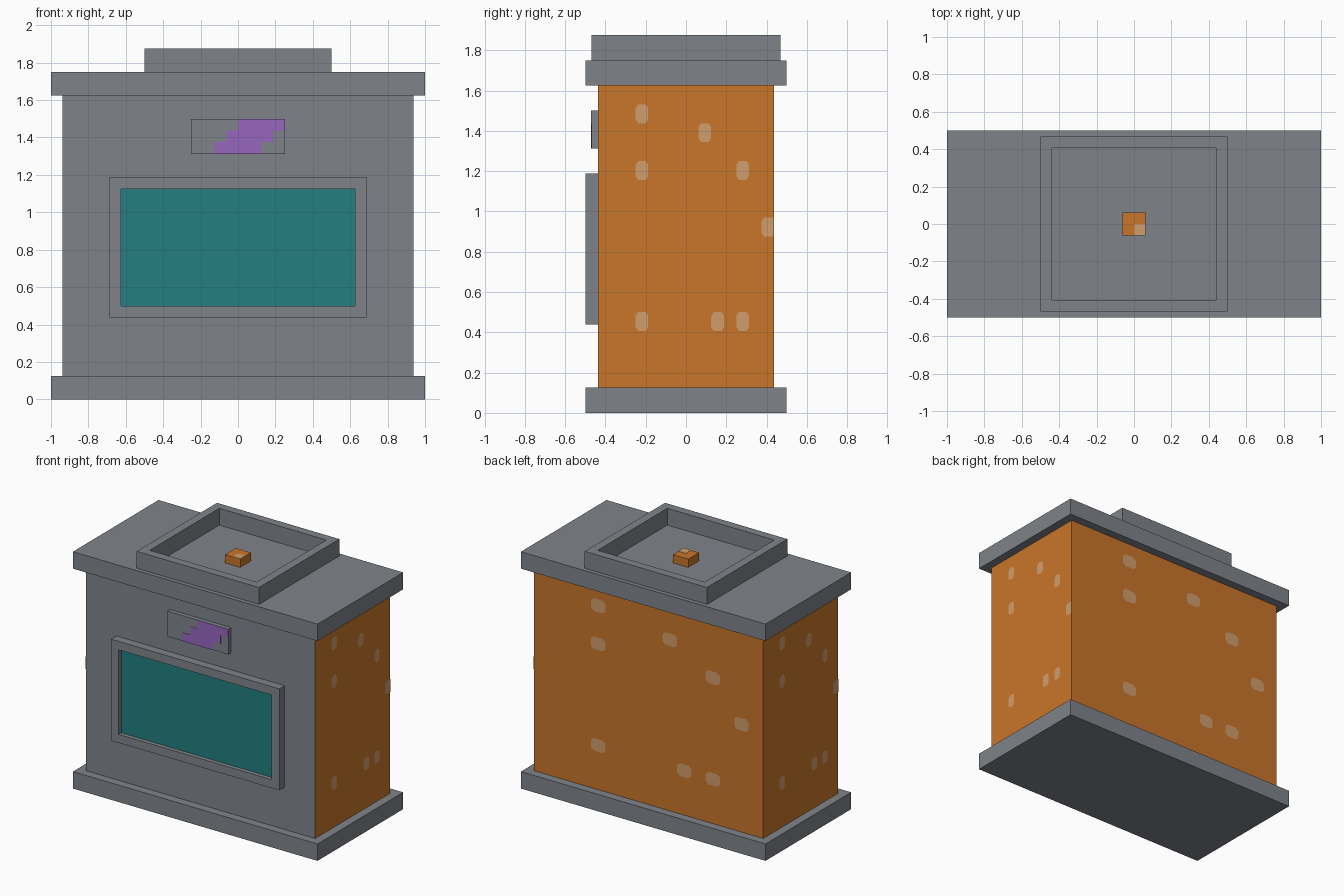
import bpy
import bmesh
from mathutils import Vector

cube = bpy.data.objects.get("Cube")
if cube:
    bpy.data.objects.remove(cube, do_unlink=True)

PX = 0.0625  # basic module


def material(name, rgb):
    lin = [((c / 255 + 0.055) / 1.055) ** 2.4 for c in rgb]
    m = bpy.data.materials.new(name)
    m.use_nodes = True
    m.diffuse_color = (*lin, 1)
    bsdf = next(n for n in m.node_tree.nodes if n.type == 'BSDF_PRINCIPLED')
    bsdf.inputs["Base Color"].default_value = (*lin, 1)
    return m


grey = material("grey metal", (127, 132, 138))
orange = material("orange panel", (202, 118, 42))
tan = material("pale orange speckle", (209, 157, 109))
teal = material("teal screen", (35, 127, 129))
purple = material("purple stripe", (151, 102, 190))


def finish(name, bm, *mats):
    mesh = bpy.data.meshes.new(name)
    bm.to_mesh(mesh)
    bm.free()
    for m in mats:
        mesh.materials.append(m)
    obj = bpy.data.objects.new(name, mesh)
    bpy.context.collection.objects.link(obj)
    return obj


def box_bm(lo, hi):
    lo, hi = Vector(lo), Vector(hi)
    bm = bmesh.new()
    bmesh.ops.create_cube(bm, size=1)
    bmesh.ops.scale(bm, vec=hi - lo, verts=bm.verts)
    bmesh.ops.translate(bm, vec=(lo + hi) / 2, verts=bm.verts)
    bm.normal_update()
    return bm


def box(name, lo, hi, mat):
    return finish(name, box_bm(lo, hi), mat)


def recessed_box(name, lo, hi, normal, rim, depth, mat, floor_mat):
    """Box with a rimmed recess sunk into the face pointing along normal."""
    normal = Vector(normal)
    bm = box_bm(lo, hi)
    face = max(bm.faces, key=lambda f: f.normal.dot(normal))
    bmesh.ops.inset_region(bm, faces=[face], thickness=rim, use_even_offset=True)
    # a second, zero-width ring becomes the recess wall
    bmesh.ops.inset_region(bm, faces=[face], thickness=0.0, use_even_offset=True)
    bmesh.ops.translate(bm, vec=-normal * depth, verts=face.verts)
    face.material_index = 1
    return finish(name, bm, mat, floor_mat)


# Base and top slabs
box("base_slab", (-1, -0.5, 0), (1, 0.5, 0.125), grey)
box("top_slab", (-1, -0.5, 1.625), (1, 0.5, 1.75), grey)

# Body: grey front, orange on the other sides
bm = box_bm((-0.9375, -0.4375, 0.125), (0.9375, 0.4375, 1.625))
for f in bm.faces:
    f.material_index = 0 if f.normal.y < -0.5 else 1
finish("body", bm, grey, orange)

# Screen with raised frame, and open tray on the top
recessed_box("screen_frame", (-0.6875, -0.5, 0.4375), (0.6875, -0.4375, 1.1875),
             (0, -1, 0), PX, PX / 2, grey, teal)
recessed_box("top_tray", (-0.5, -0.46875, 1.75), (0.5, 0.46875, 1.875),
             (0, 0, 1), PX, 0.124, grey, grey)

# Small block in the tray, with one pale quarter on top
box("tray_block", (-PX, -PX, 1.75), (PX, PX, 1.8125), orange)
box("tray_block_speckle", (0, -PX, 1.811), (PX, 0, 1.8145), tan)

# Sign plate with a stepped diagonal stripe
box("sign_plate", (-0.25, -0.46875, 1.3125), (0.25, -0.4375, 1.5), grey)
for row in range(3):
    x, z = -0.125 + row * PX, 1.3125 + row * PX
    box(f"sign_stripe_{row + 1}", (x, -0.471, z), (x + 0.25, -0.468, z + PX), purple)

# Speckles: (column, row from the top) on a 16 x 16 grid
CELLS = [(4, 1), (9, 2), (4, 4), (12, 4), (14, 7), (4, 12), (10, 12), (12, 12)]
CLIP = 0.2


def speckles(name, u, out, cell_w, cell_h, last_col):
    """Octagonal patches on the wall whose horizontal axis is u."""
    u, up = Vector(u), Vector((0, 0, 1))
    n = u.cross(up)
    bm = bmesh.new()
    for col, row in CELLS:
        r = 0 if col == last_col else CLIP  # patch cut off by the wall edge
        c = CLIP
        shape = [(c, 0), (1 - r, 0), (1, r), (1, 1 - r), (1 - r, 1),
                 (c, 1), (0, 1 - c), (0, c)]
        shape = list(dict.fromkeys(shape))
        verts = [bm.verts.new(n * (out + 0.002) + u * (col - 8 + a) * cell_w
                              + up * (1.625 - (row + 1 - b) * cell_h))
                 for a, b in shape]
        bm.faces.new(verts)
    finish(name, bm, tan)


H = 1.5 / 16
speckles("left_speckles", (0, 1, 0), 0.9375, PX, H, 14)
speckles("right_speckles", (0, -1, 0), 0.9375, PX, H, 14)
speckles("back_speckles", (-1, 0, 0), 0.4375, 1.875 / 16, H, 15)
